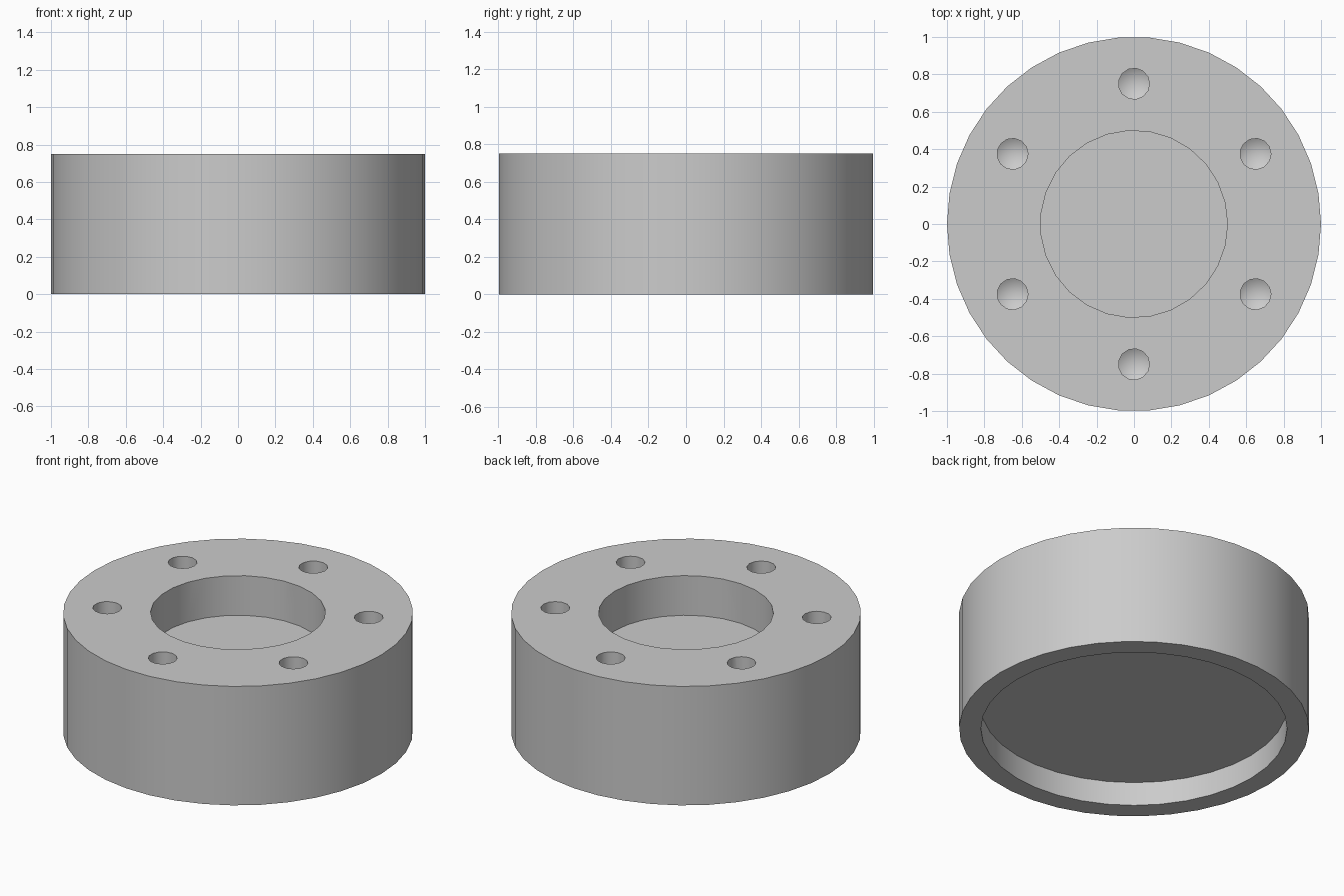
import bpy, bmesh
from math import cos, sin, tau, radians

cube = bpy.data.objects.get("Cube")
if cube:
    bpy.data.objects.remove(cube, do_unlink=True)

HEIGHT = 0.75
OVER = 0.1  # how far cutters reach past the faces they open

grey = bpy.data.materials.new("light_grey")
grey.use_nodes = True
grey.diffuse_color = (0.6, 0.6, 0.6, 1)
grey.node_tree.nodes["Principled BSDF"].inputs["Base Color"].default_value = (0.6, 0.6, 0.6, 1)


def add_turned(bm, radius, low, high, sides, x=0, y=0, tip=0):
    """Closed cylinder; tip > 0 ends it below in a drill point."""
    def ring(z):
        return [bm.verts.new((x + radius * cos(tau * i / sides),
                              y + radius * sin(tau * i / sides), z)) for i in range(sides)]
    bottom, top = ring(low), ring(high)
    bm.faces.new(top)
    apex = bm.verts.new((x, y, low - tip)) if tip else None
    if not tip:
        bm.faces.new(bottom[::-1])
    for i in range(sides):
        j = (i + 1) % sides
        bm.faces.new((bottom[i], bottom[j], top[j], top[i]))
        if tip:
            bm.faces.new((bottom[j], bottom[i], apex))


def make_object(name, bm):
    mesh = bpy.data.meshes.new(name)
    bm.to_mesh(mesh)
    bm.free()
    mesh.materials.append(grey)
    obj = bpy.data.objects.new(name, mesh)
    bpy.context.collection.objects.link(obj)
    return obj


# Round body
bm = bmesh.new()
add_turned(bm, 1, 0, HEIGHT, 38)
body = make_object("flange_body", bm)

# Cutters: centre bore, underside recess and six drilled blind holes
bm = bmesh.new()
add_turned(bm, 0.5, 0.5, HEIGHT + OVER, 27)
add_turned(bm, 0.875, -OVER, 0.15, 36)
for k in range(6):
    angle = radians(30 + 60 * k)
    add_turned(bm, 0.083, 0.36, HEIGHT + OVER, 13,
               0.75 * cos(angle), 0.75 * sin(angle), tip=0.05)
cutter = make_object("hole_cutters", bm)
cutter.hide_render = True

cut = body.modifiers.new("holes", 'BOOLEAN')
cut.operation = 'DIFFERENCE'
cut.solver = 'EXACT'
cut.object = cutter

# Apply the cut, then smooth the round walls and keep the rims sharp
bpy.ops.object.select_all(action='DESELECT')
body.select_set(True)
bpy.context.view_layer.objects.active = body
bpy.ops.object.modifier_apply(modifier=cut.name)
bpy.data.objects.remove(cutter, do_unlink=True)
bpy.ops.object.shade_smooth_by_angle(angle=radians(30))
